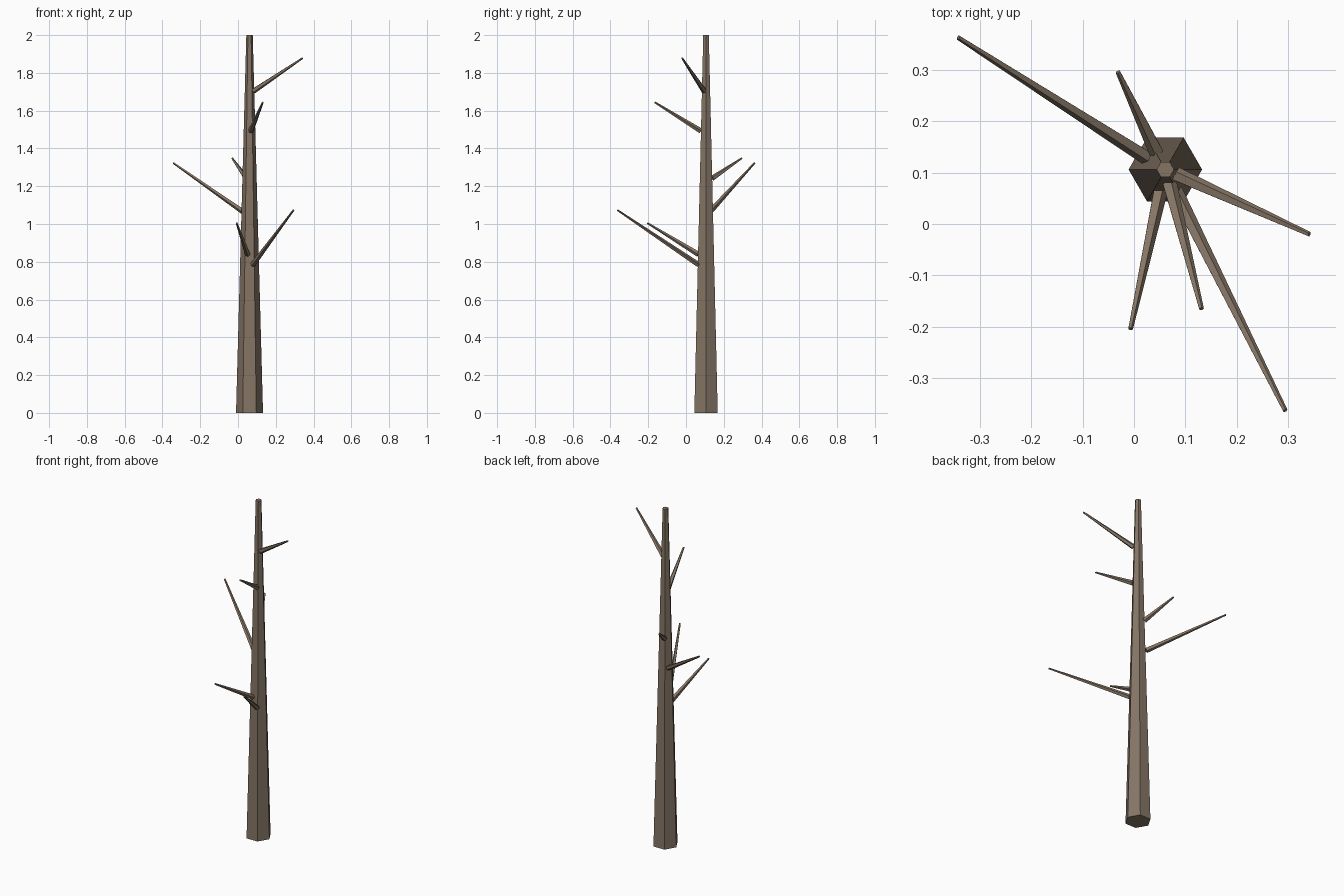
import bpy, bmesh, math
from mathutils import Vector

if "Cube" in bpy.data.objects:
    bpy.data.objects.remove(bpy.data.objects["Cube"])

bark = bpy.data.materials.new("bark_brown")
bark.diffuse_color = (0.235, 0.178, 0.130, 1)
bark.use_nodes = True
bark.node_tree.nodes["Principled BSDF"].inputs["Base Color"].default_value = bark.diffuse_color


def tapered(name, start, end, r0, r1, sides):
    """Flat-shaded tapered prism running from start to end."""
    start, end = Vector(start), Vector(end)
    axis = end - start
    rot = axis.to_track_quat('Z', 'Y') if axis.xy.length > 1e-6 else None
    bm = bmesh.new()
    rings = []
    for centre, r in ((start, r0), (end, r1)):
        ring = []
        for i in range(sides):
            a = 2 * math.pi * i / sides
            p = Vector((r * math.cos(a), r * math.sin(a), 0))
            if rot:
                p = rot @ p
            ring.append(bm.verts.new(centre + p))
        rings.append(ring)
    low, high = rings
    for i in range(sides):
        j = (i + 1) % sides
        bm.faces.new((low[i], low[j], high[j], high[i]))
    bm.faces.new(low[::-1])
    bm.faces.new(high)
    mesh = bpy.data.meshes.new(name)
    bm.to_mesh(mesh)
    bm.free()
    mesh.materials.append(bark)
    obj = bpy.data.objects.new(name, mesh)
    bpy.context.collection.objects.link(obj)
    return obj


# Trunk: tall six-sided taper
tapered("trunk", (0.061, 0.106, 0), (0.061, 0.106, 2.0), 0.0715, 0.017, 6)

# Bare branches: (base, tip)
branches = [
    ((0.080, 0.064, 0.785), (0.294, -0.363, 1.073)),
    ((0.051, 0.066, 0.840), (-0.007, -0.204, 1.005)),
    ((0.024, 0.130, 1.068), (-0.342, 0.363, 1.323)),
    ((0.044, 0.140, 1.242), (-0.031, 0.296, 1.348)),
    ((0.069, 0.077, 1.493), (0.131, -0.165, 1.644)),
    ((0.083, 0.096, 1.705), (0.341, -0.020, 1.878)),
]
for n, (base, tip) in enumerate(branches, 1):
    tapered(f"branch_{n}", base, tip, 0.015, 0.005, 5)
